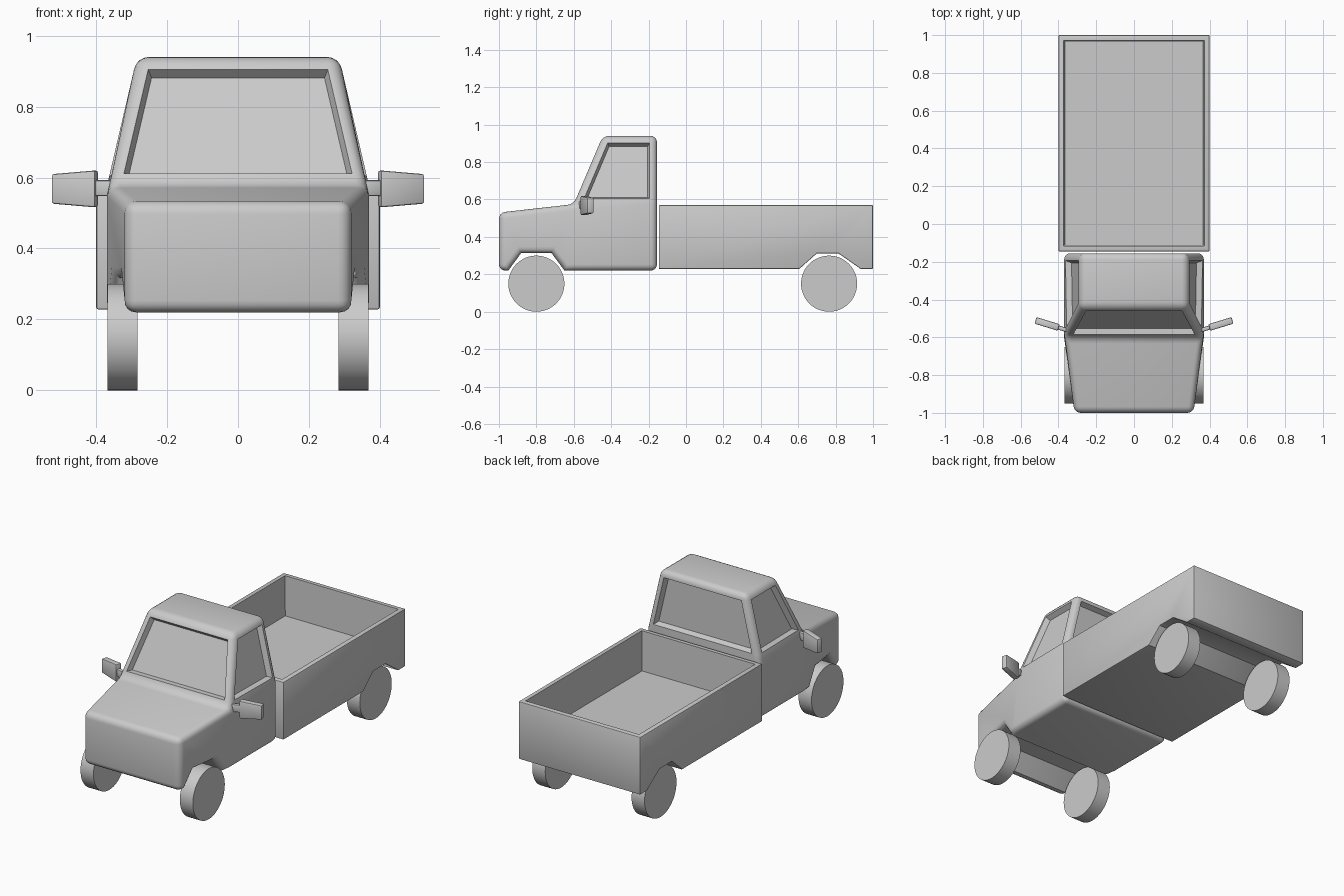
import bpy, bmesh, math
from mathutils import Vector, Matrix

if "Cube" in bpy.data.objects:
    bpy.data.objects.remove(bpy.data.objects["Cube"])


def finish(name, bm, angle=35):
    bmesh.ops.recalc_face_normals(bm, faces=bm.faces)
    me = bpy.data.meshes.new(name)
    bm.to_mesh(me)
    bm.free()
    ob = bpy.data.objects.new(name, me)
    bpy.context.collection.objects.link(ob)
    bpy.ops.object.select_all(action='DESELECT')
    ob.select_set(True)
    bpy.context.view_layer.objects.active = ob
    bpy.ops.object.shade_smooth_by_angle(angle=math.radians(angle))
    return ob


def profile_solid(outline, side_faces):
    """Closed solid from (y, z, half width) points, mirrored across x."""
    bm = bmesh.new()
    left = [bm.verts.new((-w, y, z)) for y, z, w in outline]
    right = [bm.verts.new((w, y, z)) for y, z, w in outline]
    for f in side_faces:
        bm.faces.new([left[i] for i in f])
        bm.faces.new([right[i] for i in reversed(f)])
    n = len(outline)
    for i in range(n):
        j = (i + 1) % n
        bm.faces.new((left[i], left[j], right[j], right[i]))
    bmesh.ops.recalc_face_normals(bm, faces=bm.faces)
    bm.normal_update()
    return bm, left, right


# Cab: nose tapers towards the front, greenhouse leans inwards
def nose(y):
    return 0.37 - 0.055 * (-0.6 - y) / 0.4


cab = [(y, z, nose(y)) for y, z in
       [(-1, .22), (-.95, .22), (-.88, .315), (-.72, .315), (-.65, .22), (-.6, .22)]]
cab += [(-.155, .22, .37), (-.155, .575, .37), (-.155, .94, .285),
        (-.445, .94, .285), (-.6, .575, .37), (-1, .53, nose(-1))]
bm, left, right = profile_solid(
    cab, [(0, 1, 2, 3, 4, 5, 10, 11), (5, 6, 7, 10), (7, 8, 9, 10)])
arch = set(left[1:5] + right[1:5])
soft = [e for e in bm.edges
        if e.calc_face_angle(0) > math.radians(20)
        and not (set(e.verts) <= arch and abs(e.verts[0].co.x - e.verts[1].co.x) > .3)]
bmesh.ops.bevel(bm, geom=soft, offset=.033, segments=4, profile=.5,
                affect='EDGES', clamp_overlap=False)

# Recessed windows above the belt line
bmesh.ops.bisect_plane(bm, geom=bm.verts[:] + bm.edges[:] + bm.faces[:],
                       plane_co=(0, 0, .6), plane_no=(0, 0, 1))
bm.normal_update()
panes = [f for f in bm.faces if f.calc_center_median().z > .65
         and f.calc_area() > .03 and abs(f.normal.z) < .8]
bmesh.ops.inset_individual(bm, faces=panes, thickness=.006, use_even_offset=True)
bmesh.ops.inset_individual(bm, faces=panes, thickness=.012, depth=-.03,
                           use_even_offset=True)
finish("cab", bm)

# Open cargo bed with rear wheel arches
bed = [(y, z, .4) for y, z in
       [(-.145, .228), (.605, .228), (.70, .312), (.815, .312),
        (.935, .228), (1, .228), (1, .57), (-.145, .57)]]
bm, left, right = profile_solid(bed, [range(8)])
top = [f for f in bm.faces if f.normal.z > .9 and f.calc_center_median().z > .5]
edges = [e for e in bm.edges if e.calc_face_angle(0) > math.radians(60)]
bmesh.ops.bevel(bm, geom=edges, offset=.006, segments=2, profile=.5,
                affect='EDGES', clamp_overlap=True)
bm.normal_update()
top = [max((f for f in bm.faces if f.normal.z > .9), key=lambda f: f.calc_area())]
bmesh.ops.inset_individual(bm, faces=top, thickness=.022, use_even_offset=True)
bmesh.ops.inset_individual(bm, faces=top, thickness=.006, depth=-.235,
                           use_even_offset=True)
finish("cargo_bed", bm)

# Wheels and side mirrors
for side, sx in (("left", -1), ("right", 1)):
    for end, y in (("front", -.8), ("rear", .765)):
        bm = bmesh.new()
        bmesh.ops.create_cone(
            bm, cap_ends=True, segments=48, radius1=.15, radius2=.15, depth=.085,
            matrix=Matrix.Translation((sx * .326, y, .15)) @ Matrix.Rotation(math.pi / 2, 4, 'Y'))
        finish(f"{end}_{side}_wheel", bm)

    for part, centre, size, taper in (
            ("mirror", (.46, -.529, .568), (.128, .036, .104), .8),
            ("mirror_arm", (.378, -.555, .57), (.07, .022, .045), 1.0)):
        bm = bmesh.new()
        bmesh.ops.create_cube(bm, size=1)
        for v in bm.verts:
            if v.co.x > 0:
                v.co.z *= taper
            v.co = Vector(a * b for a, b in zip(v.co, size))
        bmesh.ops.bevel(bm, geom=bm.edges[:], offset=.006, segments=2,
                        profile=.5, affect='EDGES')
        bm.transform(Matrix.Scale(sx, 4, (1, 0, 0)) @ Matrix.Translation(centre)
                     @ Matrix.Rotation(math.radians(17), 4, 'Z'))
        finish(f"{side}_{part}", bm)
